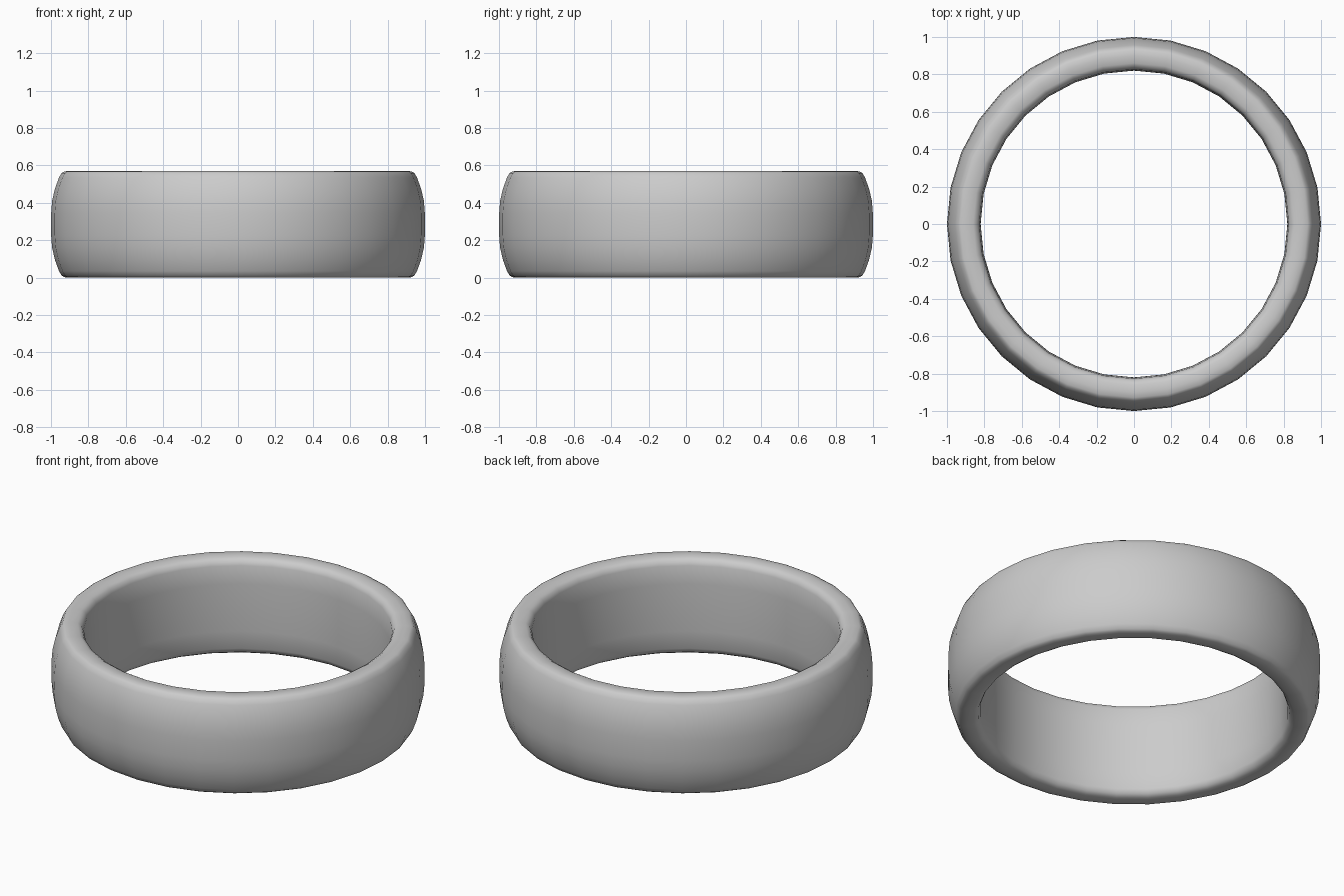
import bpy, bmesh, math

if "Cube" in bpy.data.objects:
    bpy.data.objects.remove(bpy.data.objects["Cube"])

SEGMENTS = 32
HEIGHT = 0.57

# Upper half of the band's cross-section (radius, height above middle), inside to outside
upper = [(0.82, 0.0), (0.821, 0.14), (0.827, 0.245), (0.838, 0.27), (0.86, 0.283),
         (0.90, 0.285), (0.928, 0.283), (0.943, 0.274), (0.957, 0.25),
         (0.979, 0.19), (0.994, 0.125), (0.999, 0.06), (1.0, 0.0)]
lower = [(r, -h) for r, h in reversed(upper[1:-1])]
profile = upper + lower

# Revolve the closed section around z
bm = bmesh.new()
rings = []
for i in range(SEGMENTS):
    a = 2 * math.pi * i / SEGMENTS
    rings.append([bm.verts.new((r * math.cos(a), r * math.sin(a), h + HEIGHT / 2))
                  for r, h in profile])
n = len(profile)
for i in range(SEGMENTS):
    here, there = rings[i], rings[(i + 1) % SEGMENTS]
    for j in range(n):
        k = (j + 1) % n
        face = bm.faces.new((here[j], there[j], there[k], here[k]))
        face.smooth = True
bmesh.ops.recalc_face_normals(bm, faces=bm.faces)

mesh = bpy.data.meshes.new("ring_band")
bm.to_mesh(mesh)
bm.free()
band = bpy.data.objects.new("ring_band", mesh)
bpy.context.collection.objects.link(band)
